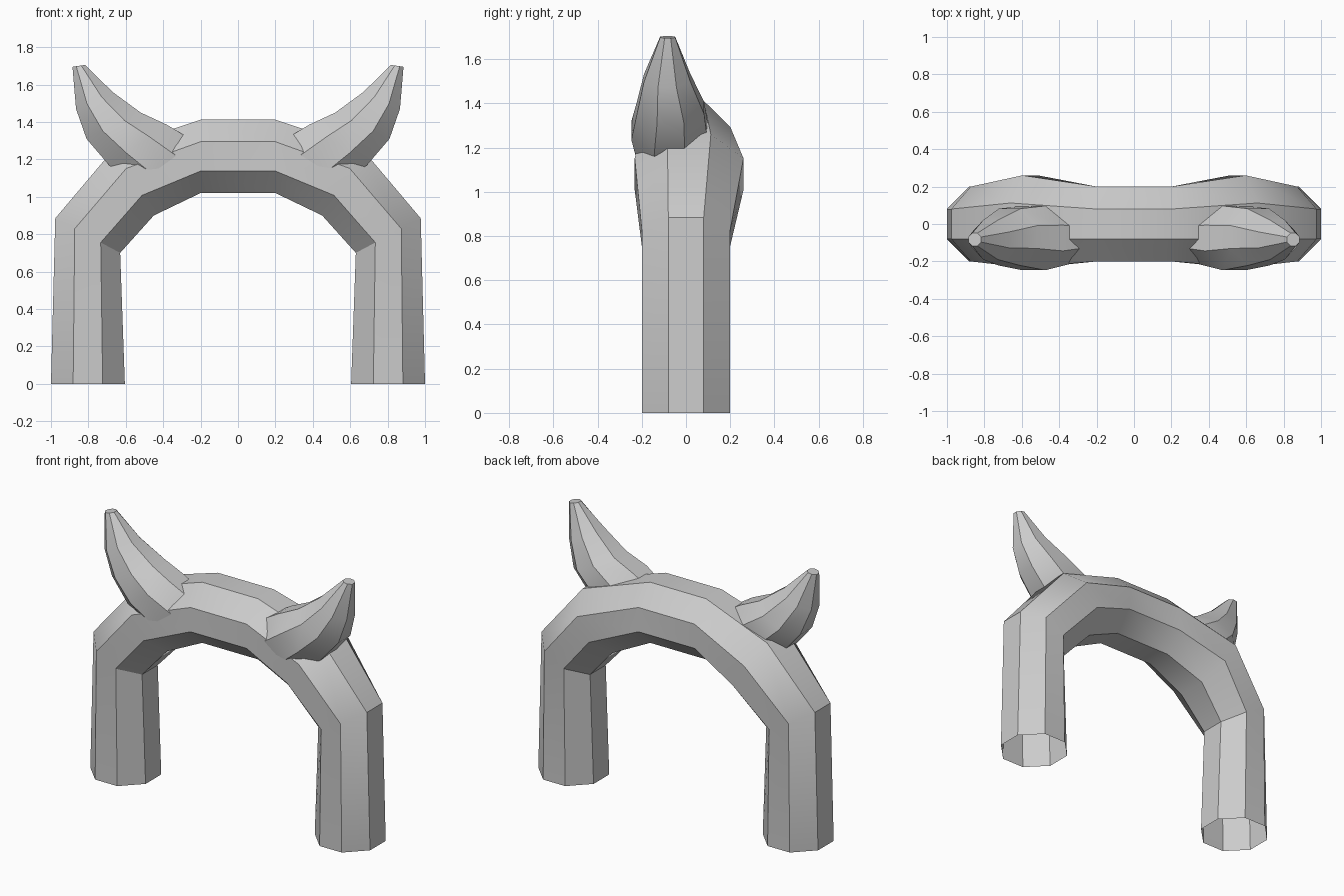
import bpy, bmesh, math
from mathutils import Vector

if "Cube" in bpy.data.objects:
    bpy.data.objects.remove(bpy.data.objects["Cube"])

# Octagon pattern: u runs from the inner to the outer side, v runs along y
OCT = [(1, .4), (.4, 1), (-.4, 1), (-1, .4), (-1, -.4), (-.4, -1), (.4, -1), (1, -.4)]


def tube(name, sections, cap=False):
    """Loft octagons given as (outer xz, inner xz, y centre, y half-width)."""
    bm = bmesh.new()
    rings = []
    for (ox, oz), (ix, iz), yc, hy in sections:
        mid = Vector(((ox + ix) / 2, yc, (oz + iz) / 2))
        half = Vector(((ox - ix) / 2, 0, (oz - iz) / 2))
        rings.append([bm.verts.new(mid + half * u + Vector((0, hy * v, 0))) for u, v in OCT])
    for a, b in zip(rings, rings[1:]):
        for i in range(8):
            j = (i + 1) % 8
            bm.faces.new((a[i], a[j], b[j], b[i]))
    if cap:
        bm.faces.new(rings[0])
        bm.faces.new(rings[-1])
    bmesh.ops.recalc_face_normals(bm, faces=bm.faces)
    mesh = bpy.data.meshes.new(name)
    bm.to_mesh(mesh)
    bm.free()
    obj = bpy.data.objects.new(name, mesh)
    bpy.context.collection.objects.link(obj)
    bpy.context.view_layer.objects.active = obj
    obj.select_set(True)
    bpy.ops.object.shade_smooth_by_angle(angle=math.radians(32))
    obj.select_set(False)
    return obj


# Arch: two legs, elbows, shoulders and a level bridge, open at the feet
right = [
    ((1.0, 0.0), (0.605, 0.0), 0, 0.2),
    ((0.977, 0.885), (0.63, 0.70), 0, 0.2),
    ((0.66, 1.26), (0.45, 0.90), 0.014, 0.246),
    ((0.2, 1.412), (0.2, 1.02), 0, 0.2),
]
left = [((-o[0], o[1]), (-i[0], i[1]), yc, hy) for o, i, yc, hy in reversed(right)]
tube("arch", right + left)

# Horns: curved, tapering up and outward from the shoulders
horn = tube("horns", [
    ((0.24, 1.30), (0.47, 0.98), -0.07, 0.135),
    ((0.38, 1.385), (0.69, 1.17), -0.075, 0.172),
    ((0.52, 1.45), (0.81, 1.31), -0.07, 0.152),
    ((0.67, 1.56), (0.866, 1.47), -0.085, 0.105),
    ((0.818, 1.705), (0.885, 1.695), -0.083, 0.034),
], cap=True)
mirror = horn.modifiers.new("mirror", 'MIRROR')
mirror.use_axis[0] = True
